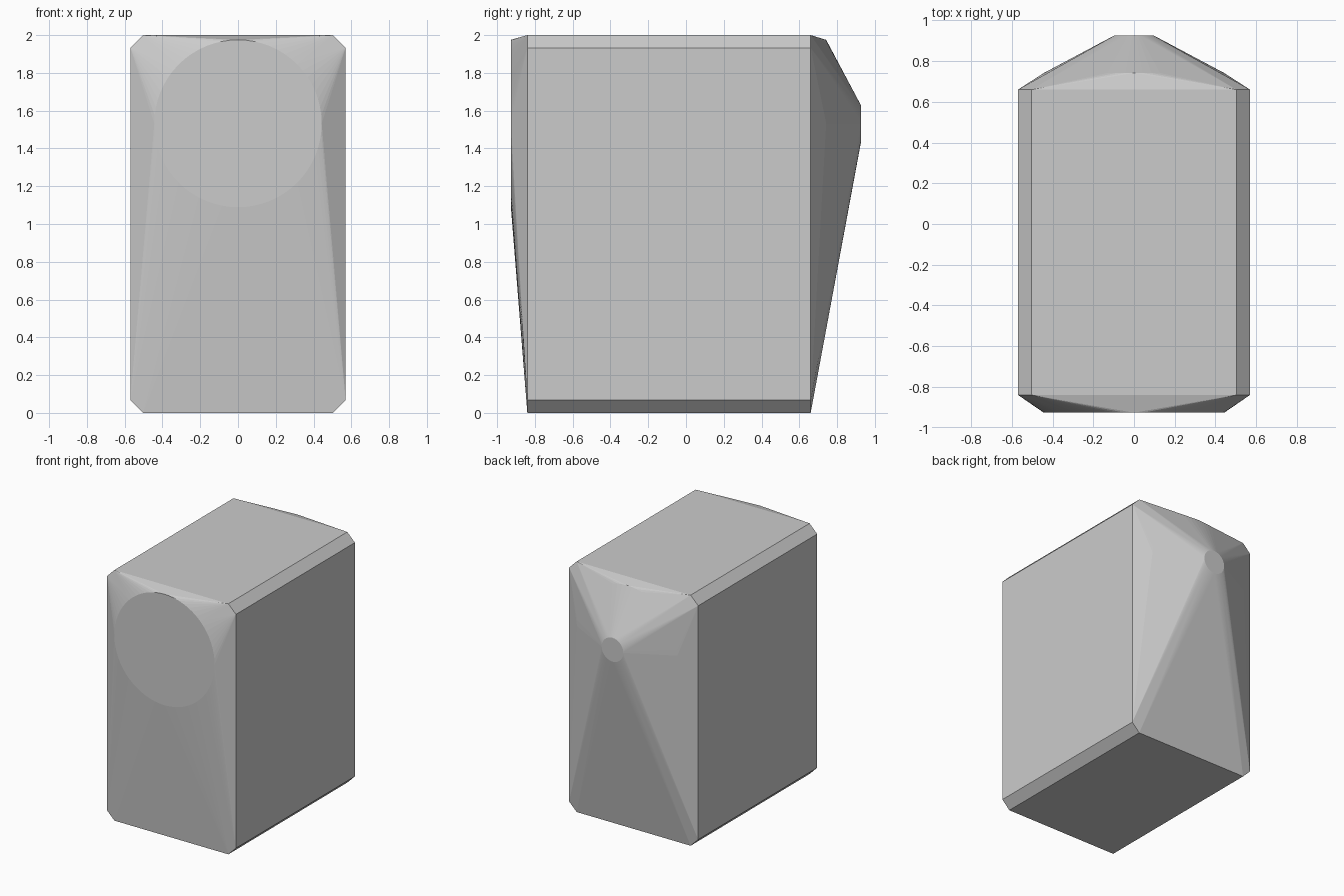
import bpy, bmesh
from math import cos, sin, tau

if "Cube" in bpy.data.objects:
    bpy.data.objects.remove(bpy.data.objects["Cube"])

HUB_Z = 1.532   # height of the round ends


def ring(radius, y, count=64):
    """Circle of points facing along y."""
    return [(radius * cos(tau * i / count), y, HUB_Z + radius * sin(tau * i / count))
            for i in range(count)]


def section(y, half=0.57, height=2.0, cut=0.067):
    """Rectangular body outline with cut corners."""
    pts = []
    for s in (-1, 1):
        pts += [(s * half, y, cut), (s * half, y, height - cut),
                (s * (half - cut), y, 0), (s * (half - cut), y, height)]
    return pts


# chamfered box body, broad round front face, stepped conical back
points = (section(-0.84) + section(0.66)
          + ring(0.443, -0.927) + ring(0.443, 0.742) + ring(0.095, 0.927))

# stretch one convex skin over all sections
bm = bmesh.new()
for p in points:
    bm.verts.new(p)
bmesh.ops.convex_hull(bm, input=bm.verts[:])
bmesh.ops.delete(bm, geom=[v for v in bm.verts if not v.link_faces], context='VERTS')
bmesh.ops.dissolve_limit(bm, angle_limit=0.002, verts=bm.verts[:], edges=bm.edges[:])
bmesh.ops.recalc_face_normals(bm, faces=bm.faces[:])

mesh = bpy.data.meshes.new("housing_shell")
bm.to_mesh(mesh)
bm.free()
shell = bpy.data.objects.new("housing_shell", mesh)
bpy.context.collection.objects.link(shell)
